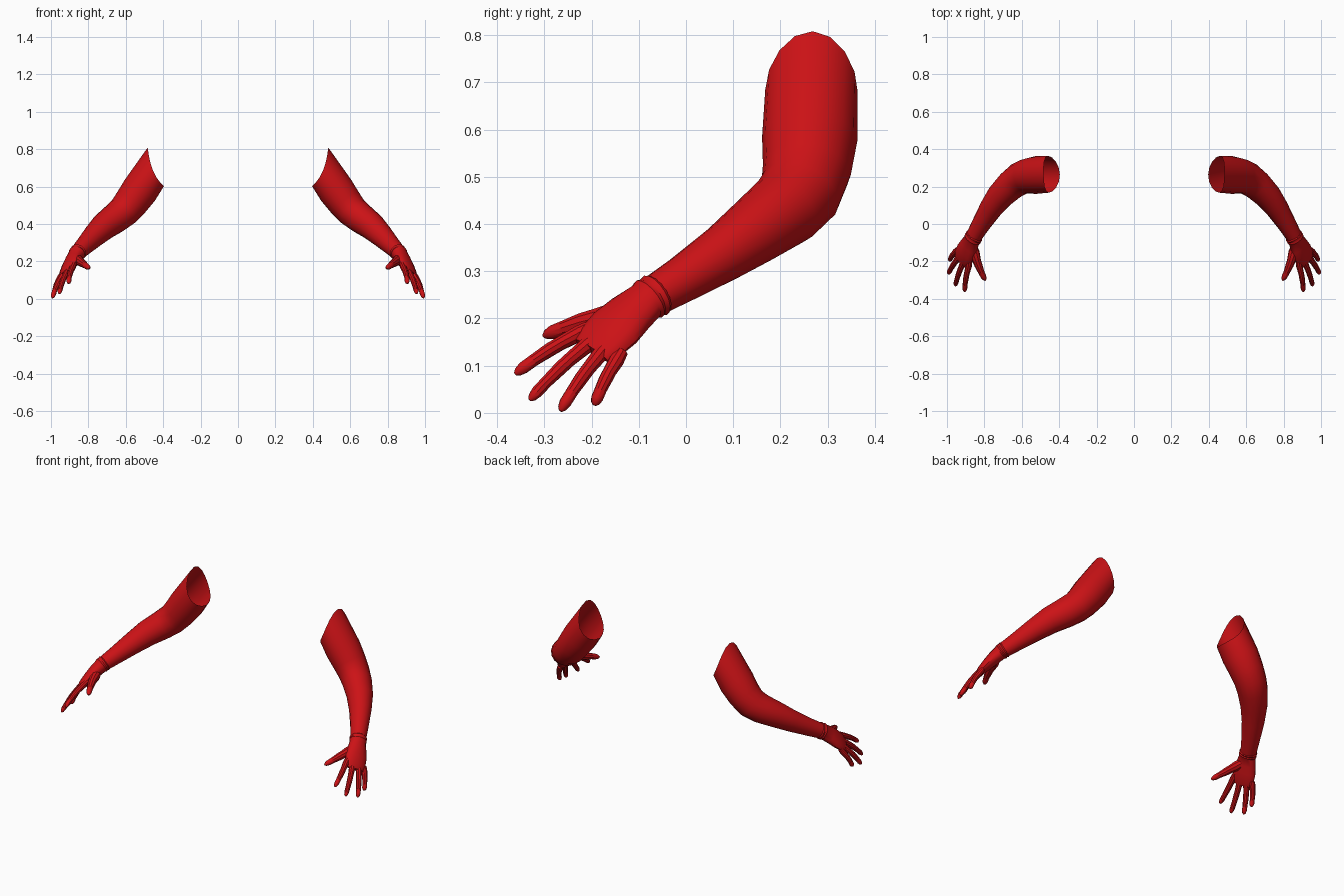
import bpy, bmesh, math
from mathutils import Vector

if "Cube" in bpy.data.objects:
    bpy.data.objects.remove(bpy.data.objects["Cube"])

red = bpy.data.materials.new("red fabric")
red.diffuse_color = (0.6, 0.006, 0.008, 1)
red.use_nodes = True
red.node_tree.nodes["Principled BSDF"].inputs["Base Color"].default_value = red.diffuse_color


def loft(name, rings, up, sides=16, cap_start=False, cap_end=False, shift=None):
    """Tube through rings (centre, half width, half thickness), mirrored across x."""
    bm = bmesh.new()
    up = Vector(up)
    pts = [Vector(r[0]) for r in rings]
    loops = []
    for i, (_, w, t) in enumerate(rings):
        d = (pts[min(i + 1, len(pts) - 1)] - pts[max(i - 1, 0)]).normalized()
        u = (up - d * up.dot(d)).normalized()
        s = d.cross(u)
        loop = []
        for k in range(sides):
            a = math.tau * k / sides
            p = pts[i] + s * (w * math.sin(a)) + u * (t * math.cos(a))
            if shift and i == 0:
                p += d * shift(math.cos(a))
            loop.append(bm.verts.new(p))
        loops.append(loop)
    for a, b in zip(loops, loops[1:]):
        for k in range(sides):
            j = (k + 1) % sides
            bm.faces.new((a[k], a[j], b[j], b[k]))
    if cap_start:
        bm.faces.new(loops[0])
    if cap_end:
        bm.faces.new(loops[-1])
    bmesh.ops.recalc_face_normals(bm, faces=bm.faces)
    me = bpy.data.meshes.new(name)
    bm.to_mesh(me)
    bm.free()
    me.materials.append(red)
    ob = bpy.data.objects.new(name, me)
    bpy.context.collection.objects.link(ob)
    ob.modifiers.new("other side", 'MIRROR').use_axis[0] = True
    bpy.ops.object.select_all(action='DESELECT')
    ob.select_set(True)
    bpy.context.view_layer.objects.active = ob
    bpy.ops.object.shade_smooth_by_angle(angle=math.radians(35))
    return ob


# Sleeve: open at the shoulder, with the rim rising to a point on top
loft("sleeve", [
    ((0.450, 0.266, 0.690), 0.098, 0.094),
    ((0.525, 0.262, 0.580), 0.101, 0.098),
    ((0.572, 0.256, 0.515), 0.094, 0.092),
    ((0.612, 0.242, 0.467), 0.088, 0.086),
    ((0.655, 0.210, 0.432), 0.082, 0.082),
    ((0.715, 0.150, 0.388), 0.072, 0.074),
    ((0.765, 0.083, 0.340), 0.061, 0.063),
    ((0.820, -0.005, 0.284), 0.050, 0.050),
    ((0.862, -0.076, 0.242), 0.043, 0.041),
], (0.8, 0, 0.6), shift=lambda c: 0.01 - 0.061 * c - 0.028 * c * c)

# Glove palm with a double ridge at the cuff
BACK = Vector((0.74, -0.22, 0.64)).normalized()
loft("glove_palm", [
    ((0.852, -0.060, 0.252), 0.045, 0.042),
    ((0.855, -0.065, 0.249), 0.050, 0.046),
    ((0.859, -0.072, 0.245), 0.046, 0.042),
    ((0.862, -0.078, 0.241), 0.050, 0.045),
    ((0.866, -0.085, 0.236), 0.046, 0.040),
    ((0.883, -0.118, 0.210), 0.056, 0.036),
    ((0.900, -0.150, 0.180), 0.064, 0.031),
    ((0.917, -0.181, 0.150), 0.061, 0.024),
    ((0.926, -0.200, 0.132), 0.050, 0.014),
], BACK, cap_end=True)


def digit(name, base, tip, r0, r1, bend):
    """Slightly arched finger with a rounded end."""
    base, tip = Vector(base), Vector(tip)
    rings = []
    for t, k in ((-0.12, 0.8), (0.1, 1), (0.35, 0.95), (0.5, 1), (0.72, 0.95),
                 (0.88, 1), (0.96, 0.75), (1.0, 0.3)):
        r = (r0 + (r1 - r0) * max(t, 0)) * k
        p = base.lerp(tip, t) + BACK * (bend * 4 * max(t, 0) * (1 - t))
        rings.append((p, r, r))
    loft(name, rings, BACK, 10, True, True)


# Fingers and thumb
for name, base, tip, r in (
        ("index_finger", (0.880, -0.212, 0.175), (0.905, -0.362, 0.082), 0.018),
        ("middle_finger", (0.908, -0.196, 0.154), (0.955, -0.331, 0.027), 0.018),
        ("ring_finger", (0.932, -0.172, 0.135), (0.992, -0.266, 0.004), 0.018),
        ("little_finger", (0.948, -0.142, 0.118), (0.985, -0.194, 0.016), 0.017)):
    digit(name, base, tip, r, 0.0125, 0.008)
digit("thumb", (0.858, -0.135, 0.208), (0.794, -0.302, 0.163), 0.030, 0.013, 0.008)
